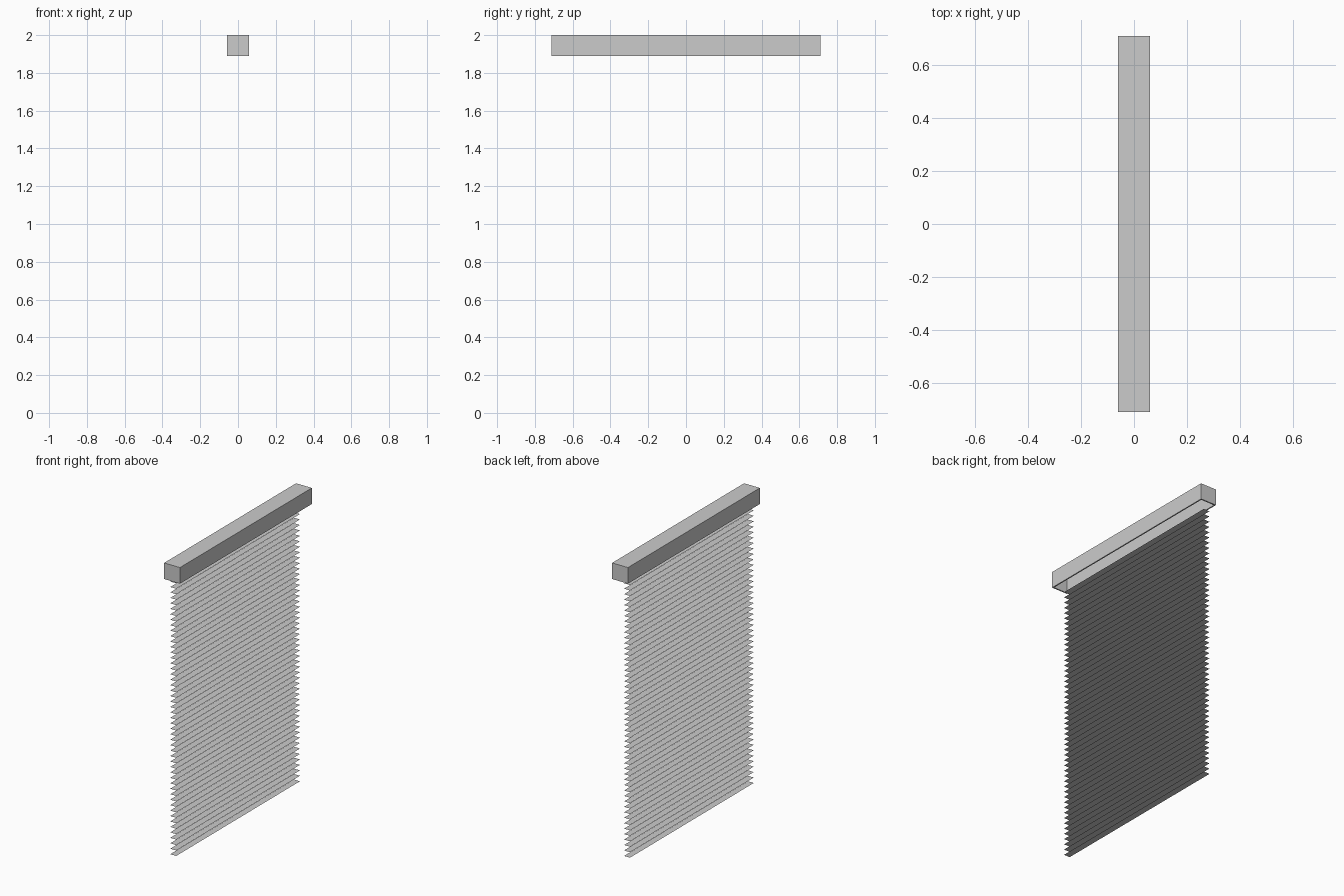
import bpy, bmesh
from mathutils import Matrix

if "Cube" in bpy.data.objects:
    bpy.data.objects.remove(bpy.data.objects["Cube"])


def make_object(name, bm):
    mesh = bpy.data.meshes.new(name)
    bm.to_mesh(mesh)
    bm.free()
    obj = bpy.data.objects.new(name, mesh)
    bpy.context.collection.objects.link(obj)
    return obj


# Head box: hollow casing, open underneath
HX, HY, Z0, Z1, WALL = 0.0595, 0.711, 1.89, 2.0, 0.012
bm = bmesh.new()
bmesh.ops.create_cube(bm, size=1, matrix=Matrix.Translation((0, 0, (Z0 + Z1) / 2))
                      @ Matrix.Diagonal((2 * HX, 2 * HY, Z1 - Z0, 1)))
bm.normal_update()
bottom = min(bm.faces, key=lambda f: f.calc_center_median().z)
bmesh.ops.inset_region(bm, faces=[bottom], thickness=WALL)
cavity = bmesh.ops.extrude_discrete_faces(bm, faces=[bottom])["faces"][0]
bmesh.ops.translate(bm, verts=cavity.verts, vec=(0, 0, Z1 - Z0 - WALL))
make_object("head_box", bm)

# Slats: a stack of thin flat sheets
COUNT, TOP = 51, 1.86
bm = bmesh.new()
bmesh.ops.create_grid(bm, x_segments=1, y_segments=1, size=0.5,
                      matrix=Matrix.Translation((-0.022, 0, 0))
                      @ Matrix.Diagonal((0.045, 1.334, 1, 1)))
slats = make_object("slats", bm)
stack = slats.modifiers.new("stack", 'ARRAY')
stack.count = COUNT
stack.use_relative_offset = False
stack.use_constant_offset = True
stack.constant_offset_displace = (0, 0, TOP / (COUNT - 1))
